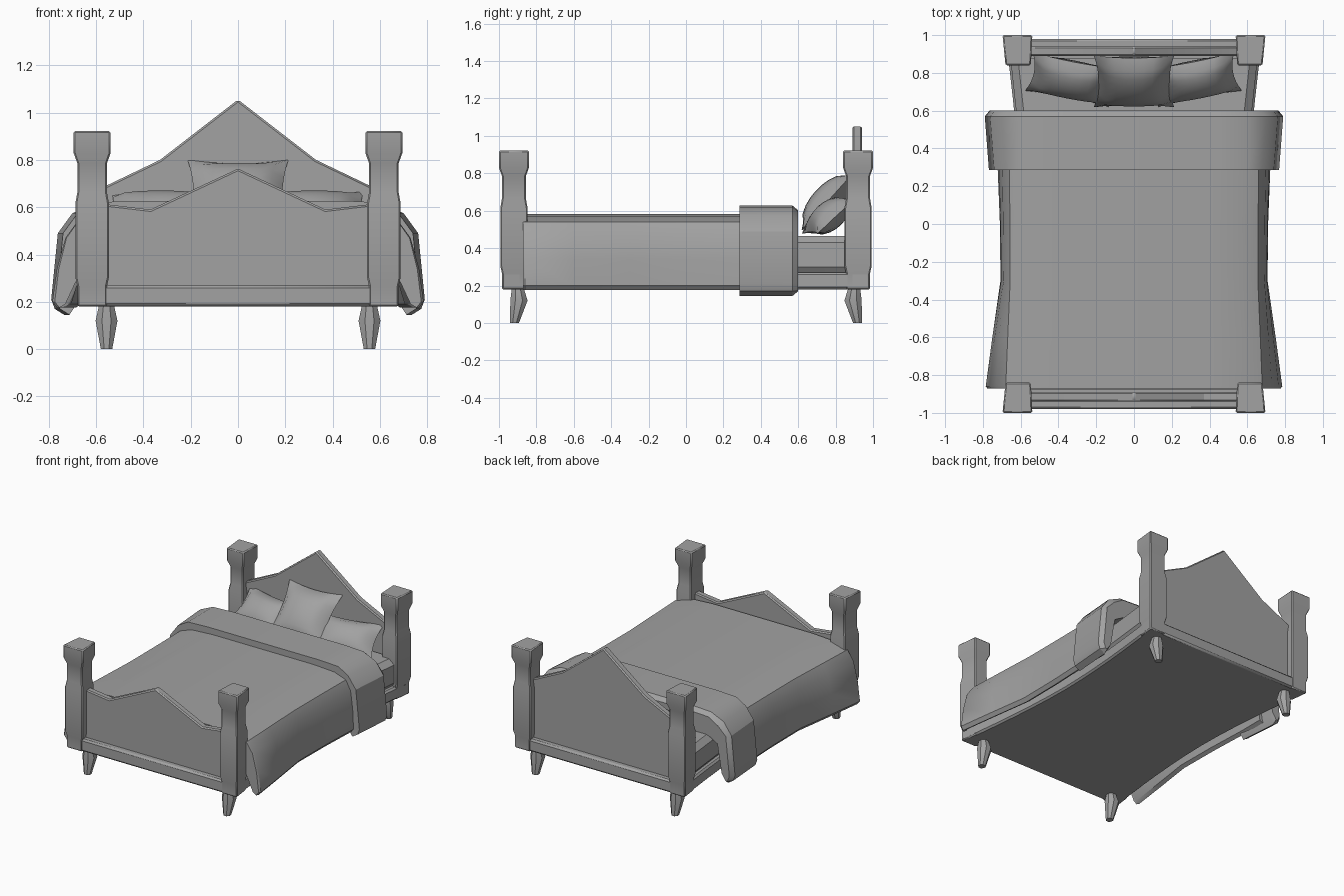
import bpy, bmesh, math
from mathutils import Matrix, Vector

if "Cube" in bpy.data.objects:
    bpy.data.objects.remove(bpy.data.objects["Cube"])

grey = bpy.data.materials.new("plain_grey")
grey.use_nodes = True
grey.diffuse_color = (0.36, 0.36, 0.36, 1)
grey.node_tree.nodes["Principled BSDF"].inputs["Base Color"].default_value = (0.36, 0.36, 0.36, 1)


def finish(name, bm, bevel=0, angle=35):
    """Turn a bmesh into a shaded object, with optional edge bevel."""
    bmesh.ops.recalc_face_normals(bm, faces=bm.faces)
    mesh = bpy.data.meshes.new(name)
    bm.to_mesh(mesh)
    bm.free()
    mesh.materials.append(grey)
    obj = bpy.data.objects.new(name, mesh)
    bpy.context.collection.objects.link(obj)
    if bevel:
        mod = obj.modifiers.new("soft_edges", "BEVEL")
        mod.width = bevel
        mod.segments = 1
        mod.angle_limit = math.radians(40)
    bpy.ops.object.select_all(action="DESELECT")
    obj.select_set(True)
    bpy.context.view_layer.objects.active = obj
    bpy.ops.object.shade_smooth_by_angle(angle=math.radians(angle))
    return obj


def loft(name, rings, bevel=0, angle=35):
    """Skin a list of equal-length closed rings and cap both ends."""
    bm = bmesh.new()
    rows = [[bm.verts.new(p) for p in ring] for ring in rings]
    n = len(rows[0])
    for a, b in zip(rows, rows[1:]):
        for i in range(n):
            j = (i + 1) % n
            bm.faces.new((a[i], a[j], b[j], b[i]))
    bm.faces.new(rows[0])
    bm.faces.new(rows[-1])
    return finish(name, bm, bevel, angle)


def mirrored(half):
    """Complete a right-hand half outline on the left."""
    return half + [(-x, z) for x, z in reversed(half)]


# Base frame, waisted along its sides
def waist(y):
    return 0.60 + 0.08 * (abs(y) / 0.98) ** 1.7


stations = [-0.98 + 1.96 * i / 12 for i in range(13)]
outline = [(waist(y), y) for y in stations]
loft("bed_frame", [[(x, y, z) for x, y in mirrored(outline)] for z in (0.18, 0.27)], 0.012)

# Mattress
rings = []
for y in (-0.88, -0.5, 0, 0.5, 0.88):
    w = waist(y) - 0.012
    half = [(w - 0.03, 0.26), (w, 0.30), (w, 0.43), (w - 0.04, 0.465)]
    rings.append([(x, y, z) for x, z in mirrored(half)])
loft("mattress", rings)

# Head and foot boards
head = [(0.58, 0.25), (0.58, 0.68), (0.33, 0.80), (0, 1.055)]
foot = [(0.58, 0.25), (0.58, 0.615), (0.37, 0.59), (0, 0.763)]
for name, half, y in (("headboard", head, 0.915), ("footboard", foot, -0.915)):
    shape = half + [(-x, z) for x, z in reversed(half[:-1])]
    loft(name, [[(x, y + d, z) for x, z in shape] for d in (-0.025, 0.025)], 0.008, 20)

# Posts and legs at the four corners
post_steps = [(0.18, 0), (0.265, 0), (0.305, 0.009), (0.615, 0.009), (0.665, 0),
              (0.785, 0), (0.83, 0.016), (0.922, 0.016)]
leg_steps = [(0, 0.026, 0.917), (0.12, 0.05, 0.893), (0.19, 0.033, 0.90)]
for sx, side in ((1, "left"), (-1, "right")):
    for sy, end in ((1, "back"), (-1, "front")):
        rings = []
        for z, e in post_steps:
            plan = [(0.554 - e, 0.984 + e), (0.68 + e, 0.984 + e),
                    (0.664 + e, 0.856 - e), (0.562 - e, 0.856 - e)]
            rings.append([(sx * x, sy * y, z) for x, y in plan])
        loft(f"{end}_{side}_post", rings, 0.007, 20)
        rings = []
        for z, r, y in leg_steps:
            turn = [math.tau * (k + 0.5) / 8 for k in range(8)]
            rings.append([(sx * (0.556 + r * math.cos(a)), sy * (y + r * math.sin(a)), z)
                          for a in turn])
        loft(f"{end}_{side}_leg", rings, 0, 40)

# Blanket draped over the mattress, flaring towards the foot
rings = []
for y, w in ((-0.872, 0.775), (-0.86, 0.785), (-0.6, 0.75), (-0.3, 0.707),
             (0, 0.71), (0.3, 0.722), (0.5, 0.722)):
    s = w - 0.705
    half = [(0.4, 0.582), (0.57, 0.572), (0.655 + s * 0.3, 0.54), (0.69 + s * 0.5, 0.47),
            (0.702 + s * 0.8, 0.34), (w, 0.2), (w - 0.02, 0.175), (w - 0.045, 0.19),
            (0.66, 0.34), (0.64, 0.44), (0.56, 0.46)]
    rings.append([(x, y, z) for x, z in mirrored(half)])
loft("blanket", rings)

# Turned-down fold of the blanket
rings = []
for y, s, inset in ((0.285, -0.022, 0), (0.57, 0, 0), (0.6, 0, 0.025)):
    i = inset
    half = [(0.45, 0.627 - i), (0.60, 0.62 - i), (0.70 + s - i, 0.575 - i), (0.762 + s - i, 0.49),
            (0.79 + s - i, 0.21), (0.775 + s - i, 0.17), (0.735 + s, 0.145 + i),
            (0.705 + s, 0.19 + i), (0.67 + s, 0.42), (0.60, 0.46)]
    rings.append([(x, y, z) for x, z in mirrored(half)])
loft("blanket_fold", rings, 0, 30)


# Pillows: cushions with drawn-in edges and pointed corners
def pillow(name, centre, half_w, half_h, puff, lean, yaw):
    bm = bmesh.new()
    n = 8
    for sign in (1, -1):
        grid = {}
        for i in range(n + 1):
            for j in range(n + 1):
                u, v = 2 * i / n - 1, 2 * j / n - 1
                x = u * half_w * (1 - 0.12 * (1 - v * v))
                y = v * half_h * (1 - 0.10 * (1 - u * u))
                t = sign * puff * ((1 - u * u) * (1 - v * v)) ** 0.55
                grid[i, j] = bm.verts.new((x, y, t))
        for i in range(n):
            for j in range(n):
                bm.faces.new((grid[i, j], grid[i + 1, j], grid[i + 1, j + 1], grid[i, j + 1]))
    bmesh.ops.remove_doubles(bm, verts=bm.verts, dist=0.0005)
    place = (Matrix.Translation(Vector(centre)) @ Matrix.Rotation(math.radians(yaw), 4, "Z")
             @ Matrix.Rotation(math.radians(lean), 4, "X"))
    bm.transform(place)
    finish(name, bm, 0, 60)


pillow("left_pillow", (0.33, 0.765, 0.572), 0.225, 0.14, 0.075, 42, 11)
pillow("right_pillow", (-0.335, 0.765, 0.572), 0.225, 0.14, 0.075, 42, -11)
pillow("centre_pillow", (0, 0.755, 0.648), 0.213, 0.205, 0.085, 48, 0)
